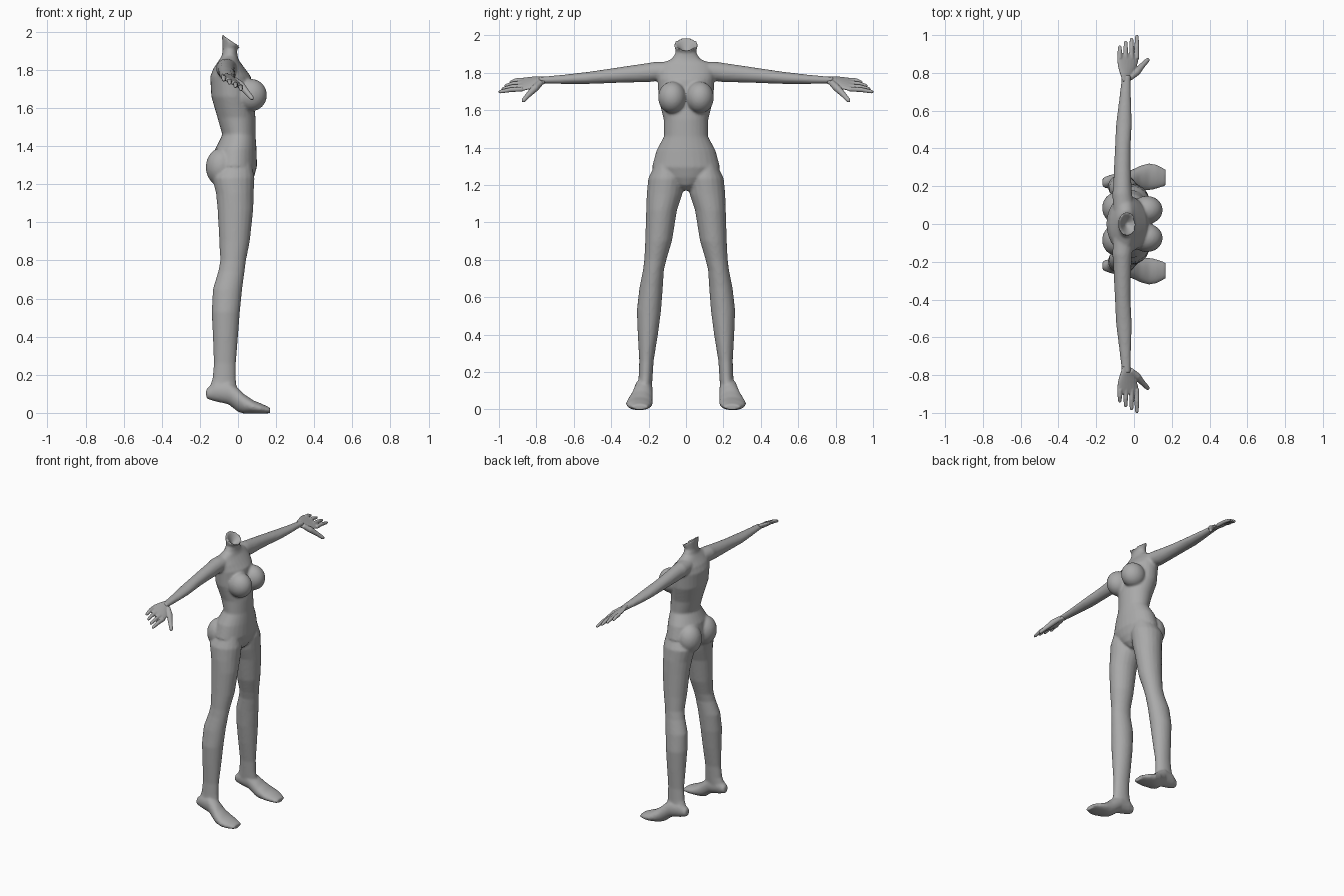
import bpy, bmesh, math
from mathutils import Vector, Matrix

cube = bpy.data.objects.get("Cube")
if cube:
    bpy.data.objects.remove(cube, do_unlink=True)

skin = bpy.data.materials.new("plain grey")
skin.use_nodes = True
GREY = (0.4, 0.4, 0.4, 1)
skin.diffuse_color = GREY
skin.node_tree.nodes["Principled BSDF"].inputs["Base Color"].default_value = GREY


def loft(bm, rings, sides=20):
    """Bridge elliptical rings given as (centre, u half axis, v half axis)."""
    loops = []
    for c, u, v in rings:
        angles = [2 * math.pi * i / sides for i in range(sides)]
        loops.append([bm.verts.new(Vector(c) + Vector(u) * math.cos(a) + Vector(v) * math.sin(a))
                      for a in angles])
    for a, b in zip(loops, loops[1:]):
        for i in range(sides):
            j = (i + 1) % sides
            bm.faces.new((a[i], a[j], b[j], b[i]))
    bm.faces.new(loops[0][::-1])
    bm.faces.new(loops[-1])


def flat_ring(z, x0, x1, y0, y1, tilt=0):
    """Horizontal ring; tilt is the rise of its front edge."""
    return (((x0 + x1) / 2, (y0 + y1) / 2, z), ((x1 - x0) / 2, 0, tilt), (0, (y1 - y0) / 2, 0))


def arm_ring(y, x0, x1, z0, z1, side, slope=0):
    """Upright ring across an arm or hand."""
    h = (x1 - x0) / 2
    return (((x0 + x1) / 2, side * y, (z0 + z1) / 2), (h, 0, slope * h), (0, 0, (z1 - z0) / 2))


def foot_ring(x, z0, z1, y0, y1, side):
    return ((x, side * (y0 + y1) / 2, (z0 + z1) / 2), (0, (y1 - y0) / 2, 0), (0, 0, (z1 - z0) / 2))


def tube(bm, points, radii, side):
    pts = [Vector((x, side * y, z)) for x, y, z in points]
    d = (pts[-1] - pts[0]).normalized()
    u = d.cross(Vector((0, 0, 1))).normalized()
    v = d.cross(u)
    loft(bm, [(p, u * r, v * r) for p, r in zip(pts, radii)], 12)


def ball(bm, centre, size):
    m = Matrix.Translation(centre) @ Matrix.Diagonal((*size, 1))
    bmesh.ops.create_uvsphere(bm, u_segments=24, v_segments=16, radius=1, matrix=m)


def finish(bm, name, voxel, smooth):
    """Fuse the overlapping volumes into one smooth skin."""
    bmesh.ops.recalc_face_normals(bm, faces=bm.faces)
    mesh = bpy.data.meshes.new(name)
    bm.to_mesh(mesh)
    bm.free()
    mesh.materials.append(skin)
    mesh.shade_smooth()
    obj = bpy.data.objects.new(name, mesh)
    bpy.context.collection.objects.link(obj)
    fuse = obj.modifiers.new("fuse", "REMESH")
    fuse.mode = "VOXEL"
    fuse.voxel_size = voxel
    fuse.use_smooth_shade = True
    soft = obj.modifiers.new("soften", "SMOOTH")
    soft.factor = 0.5
    soft.iterations = smooth


body = bmesh.new()

# Torso and neck: height, back, front, half width
TORSO = [(1.17, -.05, .03, .02), (1.2, -.09, .065, .08), (1.24, -.12, .085, .14),
         (1.295, -.135, .1, .182), (1.385, -.12, .097, .158), (1.46, -.082, .092, .117),
         (1.55, -.108, .092, .119), (1.66, -.14, .08, .147), (1.765, -.146, .068, .152),
         (1.81, -.128, .035, .155), (1.85, -.1, .005, .13), (1.875, -.085, -.003, .075),
         (1.91, -.08, -.005, .054)]
rings = [flat_ring(z, b, f, -w, w) for z, b, f, w in TORSO]
# Slanted neck rim with a hollow inside
rings += [flat_ring(1.957, -.085, .016, -.066, .066, -.032),
          flat_ring(1.95, -.072, .004, -.05, .05, -.028),
          flat_ring(1.91, -.045, -.025, -.012, .012)]
loft(body, rings, 28)

# Leg: height, back, front, inner side, outer side
LEG = [(1.31, -.09, .07, .05, .165), (1.235, -.135, .087, .008, .202), (1.15, -.115, .082, .02, .21),
       (1.065, -.107, .08, .048, .213), (.9, -.098, .062, .075, .218), (.8, -.093, .042, .105, .223),
       (.745, -.103, .035, .118, .23), (.65, -.132, .022, .124, .249), (.53, -.138, .01, .133, .263),
       (.4, -.132, 0, .15, .258), (.26, -.127, -.011, .173, .25), (.18, -.134, -.011, .178, .253),
       (.12, -.155, -.005, .182, .257), (.08, -.15, 0, .19, .255)]

# Foot: distance forward, sole, top, inner side, outer side
FOOT = [(-.167, .075, .125, .195, .245), (-.12, .06, .165, .183, .262), (-.05, .045, .17, .178, .275),
        (0, .005, .13, .178, .292), (.03, -.004, .1, .178, .308), (.08, -.004, .066, .178, .322),
        (.12, -.004, .05, .186, .315), (.168, -.002, .028, .202, .29)]

# Arm: distance out, back, front, underside, top
ARM = [(.08, -.11, 0, 1.765, 1.86), (.16, -.115, -.01, 1.755, 1.859), (.2, -.11, -.013, 1.75, 1.853),
       (.3, -.106, -.017, 1.748, 1.838), (.4, -.101, -.018, 1.745, 1.823),
       (.53, -.095, -.012, 1.74, 1.804), (.65, -.08, -.015, 1.74, 1.79),
       (.76, -.067, -.018, 1.743, 1.78), (.79, -.067, -.016, 1.743, 1.777)]

for s in (-1, 1):
    loft(body, [flat_ring(z, b, f, *sorted((s * i, s * o))) for z, b, f, i, o in LEG])
    loft(body, [foot_ring(*r, s) for r in FOOT])
    loft(body, [arm_ring(*r, s) for r in ARM])
    ball(body, (.068, s * .074, 1.668), (.084, .075, .085))   # breast
    ball(body, (-.088, s * .085, 1.29), (.081, .085, .1))     # buttock
finish(body, "body", .008, 4)

# Hands: palm, four fingers and thumb
PALM = [(.755, -.062, -.02, 1.745, 1.777), (.79, -.072, -.004, 1.736, 1.774),
        (.83, -.085, .015, 1.728, 1.764), (.87, -.09, .024, 1.724, 1.754),
        (.9, -.088, .024, 1.724, 1.746)]
FINGERS = [(-.075, .945), (-.044, .97), (-.013, .986), (.015, 1.002)]
for s, name in ((-1, "right_hand"), (1, "left_hand")):
    hand = bmesh.new()
    loft(hand, [arm_ring(*r, s, -.55) for r in PALM])
    for x, tip in FINGERS:
        z = 1.737 - .55 * (x + .03)
        tube(hand, [(x, .875, z), (x, (.875 + tip) / 2, z - .003), (x, tip - .01, z - .013), (x, tip, z - .015)],
             (.013, .0125, .01, .006), s)
    tube(hand, [(-.02, .775, 1.75), (.015, .805, 1.72), (.045, .84, 1.685), (.072, .868, 1.653),
                (.078, .875, 1.646)], (.016, .02, .015, .012, .006), s)
    finish(hand, name, .004, 3)
